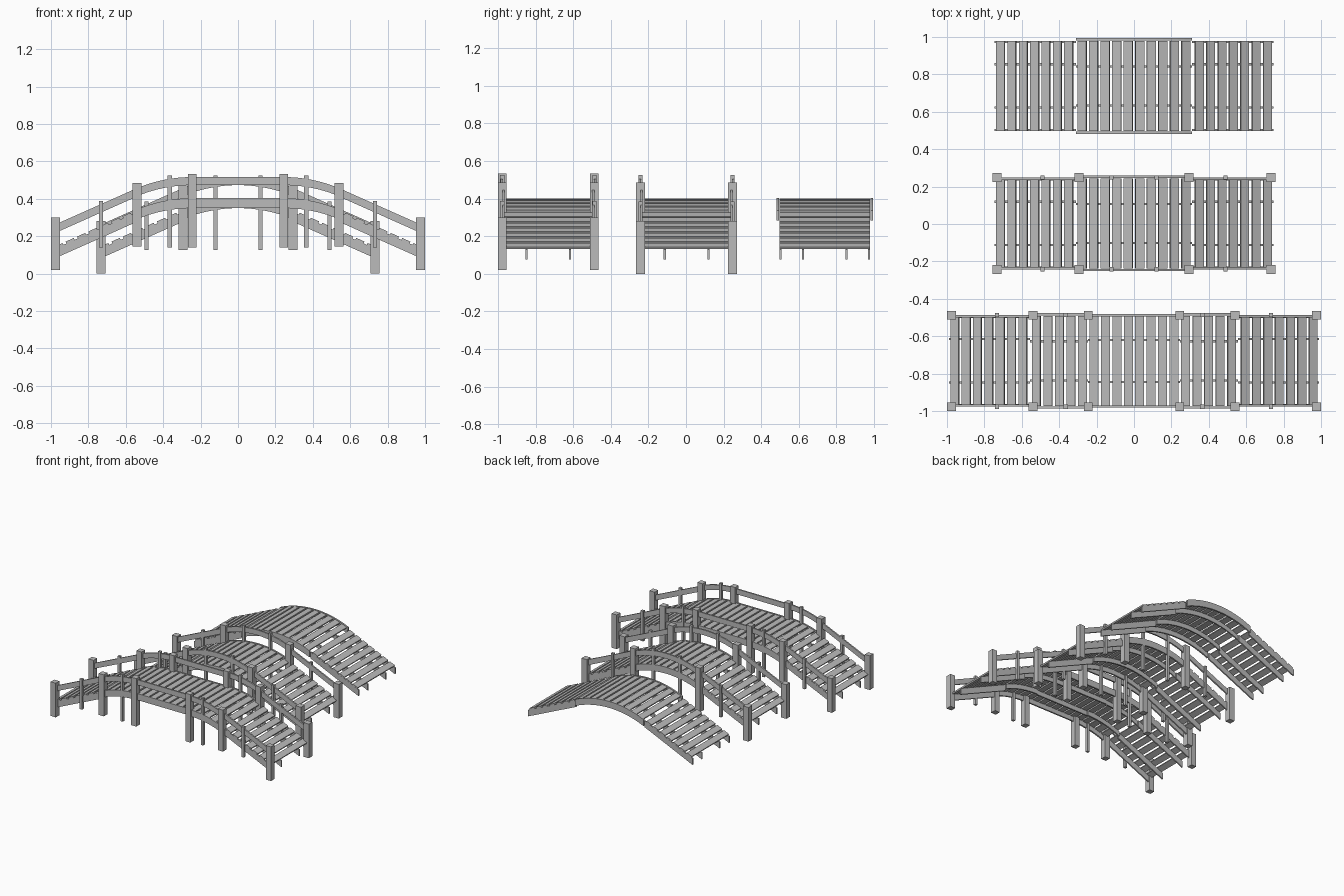
import bpy, bmesh, math
from mathutils import Matrix, Vector

cube = bpy.data.objects.get("Cube")
if cube:
    bpy.data.objects.remove(cube, do_unlink=True)

wood = bpy.data.materials.new("weathered grey wood")
wood.use_nodes = True
wood.diffuse_color = (0.5, 0.5, 0.5, 1)
wood.node_tree.nodes["Principled BSDF"].inputs["Base Color"].default_value = (0.5, 0.5, 0.5, 1)

ANGLE = math.radians(24)
ARC = 0.31                        # horizontal reach of one curved section
RADIUS = ARC / math.sin(ANGLE)
RAMP = 0.425                      # horizontal reach of one sloping section
TOP = 0.40                        # height of the deck crown
SIDES = (-1, 1)


def deck(x, flat):
    """Deck height and slope at x for a bridge with a level middle of half length flat."""
    d = max(abs(x) - flat, 0)
    a = math.asin(min(d, ARC) / RADIUS)
    z = TOP - RADIUS * (1 - math.cos(a)) - max(d - ARC, 0) * math.tan(ANGLE)
    return z, math.copysign(a, x)


def finish(name, bm):
    bmesh.ops.recalc_face_normals(bm, faces=bm.faces)
    mesh = bpy.data.meshes.new(name)
    bm.to_mesh(mesh)
    bm.free()
    mesh.materials.append(wood)
    bpy.context.collection.objects.link(bpy.data.objects.new(name, mesh))


def add_box(bm, center, size, tilt=0):
    m = (Matrix.Translation(center) @ Matrix.Rotation(tilt, 4, 'Y')
         @ Matrix.Diagonal((*size, 1)))
    bmesh.ops.create_cube(bm, size=1, matrix=m)


def add_strip(bm, x0, x1, steps, flat, y, width, lift, depth):
    """Beam that follows the deck line from x0 to x1."""
    last = None
    for i in range(steps + 1):
        x = x0 + (x1 - x0) * i / steps
        z = deck(x, flat)[0] + lift
        ring = [bm.verts.new((x, y + dy * width / 2, z - dz))
                for dy, dz in ((-1, 0), (1, 0), (1, depth), (-1, depth))]
        if last:
            for k in range(4):
                n = (k + 1) % 4
                bm.faces.new((last[k], last[n], ring[n], ring[k]))
        else:
            bm.faces.new(ring)
        last = ring
    bm.faces.new(last)


def build_planks(name, flat, yc):
    bm = bmesh.new()
    xs = [flat / 4 * (i + 0.5) for i in range(4)] if flat else []
    xs += [flat + 0.062 * (i + 0.5) for i in range(5)]
    xs += [flat + 0.351 + 0.0607 * i for i in range(7)]
    for x in xs:
        for s in SIDES:
            z, tilt = deck(s * x, flat)
            size = (0.048, 0.482, 0.012)
            normal = Vector((math.sin(tilt), 0, math.cos(tilt)))
            add_box(bm, Vector((s * x, yc, z)) - normal * 0.006, size, tilt)
    finish(name, bm)


def build_beams(name, flat, yc):
    bm = bmesh.new()
    knee, end = flat + ARC, flat + ARC + RAMP
    for side in SIDES:
        # sloping sections: stringers under the planks
        for s in SIDES:
            for off in (0.236, 0.116):
                add_strip(bm, s * knee, s * (end + 0.01), 1, flat,
                          yc + side * off, 0.011, -0.012, 0.052)
            # curved sections: flush side beams and inner stringers
            add_strip(bm, s * flat, s * knee, 8, flat, yc + side * 0.249, 0.013, 0.003, 0.053)
            add_strip(bm, s * flat, s * knee, 8, flat, yc + side * 0.105, 0.011, -0.012, 0.038)
        # level middle
        if flat:
            add_strip(bm, -flat, flat, 1, flat, yc + side * 0.244, 0.012, 0.003, 0.053)
            add_strip(bm, -flat, flat, 1, flat, yc + side * 0.112, 0.011, -0.012, 0.038)
    finish(name, bm)


def build_rails(name, flat, yc):
    bm = bmesh.new()
    knee, end = flat + ARC, flat + ARC + RAMP
    for side in SIDES:
        for s in SIDES:
            add_strip(bm, s * knee, s * end, 1, flat, yc + side * 0.239, 0.012, 0.116, 0.045)
            add_strip(bm, s * flat, s * knee, 8, flat, yc + side * 0.249, 0.012, 0.116, 0.043)
        if flat:
            add_strip(bm, -flat, flat, 1, flat, yc + side * 0.244, 0.012, 0.116, 0.043)
    finish(name, bm)


def build_posts(name, yc, width, spans):
    """Upright posts, each span being (x, bottom, top), mirrored to both sides and ends."""
    bm = bmesh.new()
    for x, low, high in spans:
        for s in SIDES:
            for side in SIDES:
                add_box(bm, (s * x, yc + side * 0.245, (low + high) / 2),
                        (width, width, high - low))
    finish(name, bm)


# long bridge with a level middle, short railed bridge, short plain bridge
for label, flat, yc, railed in (("long", 0.245, -0.732, True),
                                ("short", 0, 0.003, True),
                                ("plain", 0, 0.738, False)):
    build_planks(label + "_bridge_planks", flat, yc)
    build_beams(label + "_bridge_beams", flat, yc)
    if railed:
        build_rails(label + "_bridge_handrails", flat, yc)

# main posts
build_posts("long_bridge_main_posts", -0.732, 0.046,
            ((0.976, 0.02, 0.30), (0.54, 0.145, 0.485), (0.245, 0.14, 0.533)))
build_posts("short_bridge_main_posts", 0.003, 0.048,
            ((0.733, 0, 0.28), (0.295, 0.125, 0.485)))

# slim posts halfway along each section
build_posts("long_bridge_slim_posts", -0.732, 0.022,
            ((0.733, 0.14, 0.388), (0.365, 0.14, 0.525)))
build_posts("short_bridge_slim_posts", 0.003, 0.022,
            ((0.49, 0.125, 0.385), (0.12, 0.125, 0.525)))
